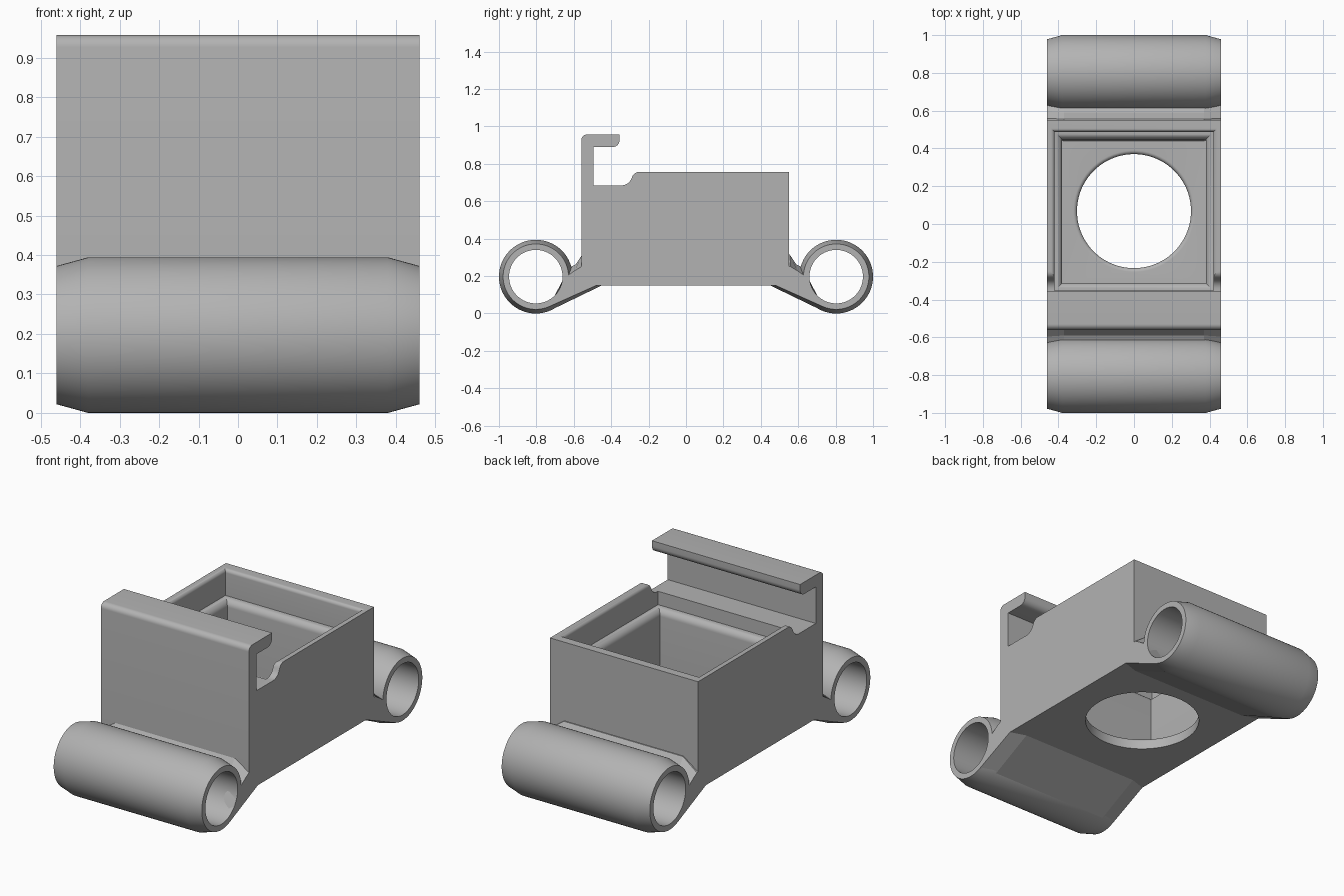
import bpy, bmesh, math
from math import sin, cos, pi

cube = bpy.data.objects.get("Cube")
if cube:
    bpy.data.objects.remove(cube, do_unlink=True)

HALF = 0.46            # half width of the whole part
CY = 0.068             # centre of the pocket and the floor hole

grey = bpy.data.materials.new("plain_grey")
grey.use_nodes = True
GREY = (0.45, 0.45, 0.45, 1)
grey.diffuse_color = GREY
grey.node_tree.nodes["Principled BSDF"].inputs["Base Color"].default_value = GREY


def loft(name, rings, closed=False):
    """Skin a list of equal-length rings; cap the ends or join them in a loop."""
    bm = bmesh.new()
    loops = [[bm.verts.new(p) for p in ring] for ring in rings]
    pairs = list(zip(loops, loops[1:]))
    if closed:
        pairs.append((loops[-1], loops[0]))
    else:
        bm.faces.new(loops[0])
        bm.faces.new(loops[-1])
    n = len(loops[0])
    for a, b in pairs:
        for i in range(n):
            j = (i + 1) % n
            bm.faces.new((a[i], a[j], b[j], b[i]))
    bmesh.ops.recalc_face_normals(bm, faces=bm.faces)
    mesh = bpy.data.meshes.new(name)
    bm.to_mesh(mesh)
    bm.free()
    mesh.materials.append(grey)
    ob = bpy.data.objects.new(name, mesh)
    bpy.context.collection.objects.link(ob)
    return ob


def smooth(ob):
    bpy.ops.object.select_all(action='DESELECT')
    bpy.context.view_layer.objects.active = ob
    ob.select_set(True)
    bpy.ops.object.shade_smooth_by_angle(angle=math.radians(28))


def arc(cx, cy, r, start, end, n=8):
    return [(cx + r * cos(math.radians(start + (end - start) * i / n)),
             cy + r * sin(math.radians(start + (end - start) * i / n)))
            for i in range(n + 1)]


def stack(name, profile, sides):
    """Stack regular rings of (half width, height) about the pocket axis."""
    k = 1 / cos(pi / sides) if sides == 4 else 1
    return loft(name, [[(k * r * cos((2 * i + 1) * pi / sides),
                         CY + k * r * sin((2 * i + 1) * pi / sides), z)
                        for i in range(sides)] for r, z in profile])


def cut(ob, cutter):
    cutter.hide_render = True
    mod = ob.modifiers.new("cut", 'BOOLEAN')
    mod.operation = 'DIFFERENCE'
    mod.solver = 'EXACT'
    mod.object = cutter
    bpy.ops.object.select_all(action='DESELECT')
    bpy.context.view_layer.objects.active = ob
    ob.select_set(True)
    bpy.ops.object.modifier_apply(modifier=mod.name)
    bpy.data.objects.remove(cutter, do_unlink=True)


# Body with the hooked front wall: side profile (y, z) extruded across x
side = [(-0.56, 0.15), (0.55, 0.15), (0.55, 0.757)]
side += arc(-0.25, 0.717, 0.04, 90, 160)
side += arc(-0.345, 0.742, 0.057, -20, -90)
side += [(-0.495, 0.685), (-0.495, 0.89)]
side += arc(-0.392, 0.927, 0.037, -90, 0)
side += [(-0.355, 0.957)]
side += arc(-0.53, 0.927, 0.03, 90, 180)
body = loft("body_with_hook", [[(x, y, z) for y, z in side] for x in (-HALF, HALF)])

# Stepped square pocket with rounded ledge and rim
pocket = [(0.38, 0.215)] + arc(0.42, 0.57, 0.04, 180, 90)
pocket += arc(0.44, 0.737, 0.02, 180, 90) + [(0.44, 0.82)]
cut(body, stack("pocket_cutter", pocket, 4))

# Round floor hole with a softened upper edge
hole = [(0.302, 0.1)] + arc(0.322, 0.195, 0.02, 180, 90) + [(0.322, 0.25)]
cut(body, stack("hole_cutter", hole, 64))
smooth(body)

# Tubes with tapered ends, and the webs joining them to the body
R, BORE, TUBE_Y, TUBE_Z, SEG = 0.197, 0.143, 0.803, 0.197, 64
outline = [(-HALF, 0.175), (-0.38, R), (0.38, R), (HALF, 0.175), (HALF, BORE), (-HALF, BORE)]
end_web = [(0.5, 0.25), (0.56, 0.25), (0.596, 0.228), (0.634, 0.202),
           (0.732, 0.037), (0.48, 0.15), (0.46, 0.2)]
mid_web = [(0.5, 0.32), (0.555, 0.315), (0.59, 0.262), (0.625, 0.245),
           (0.719, 0.02), (0.45, 0.15), (0.43, 0.2)]

for label, s in (("front", -1), ("back", 1)):
    rings = [[(x, s * TUBE_Y + r * cos(2 * pi * i / SEG), TUBE_Z + r * sin(2 * pi * i / SEG))
              for x, r in outline] for i in range(SEG)]
    smooth(loft(label + "_tube", rings, closed=True))
    sections = ((-HALF, end_web), (-0.37, mid_web), (0.37, mid_web), (HALF, end_web))
    loft(label + "_web", [[(x, s * y, z) for y, z in web] for x, web in sections])
